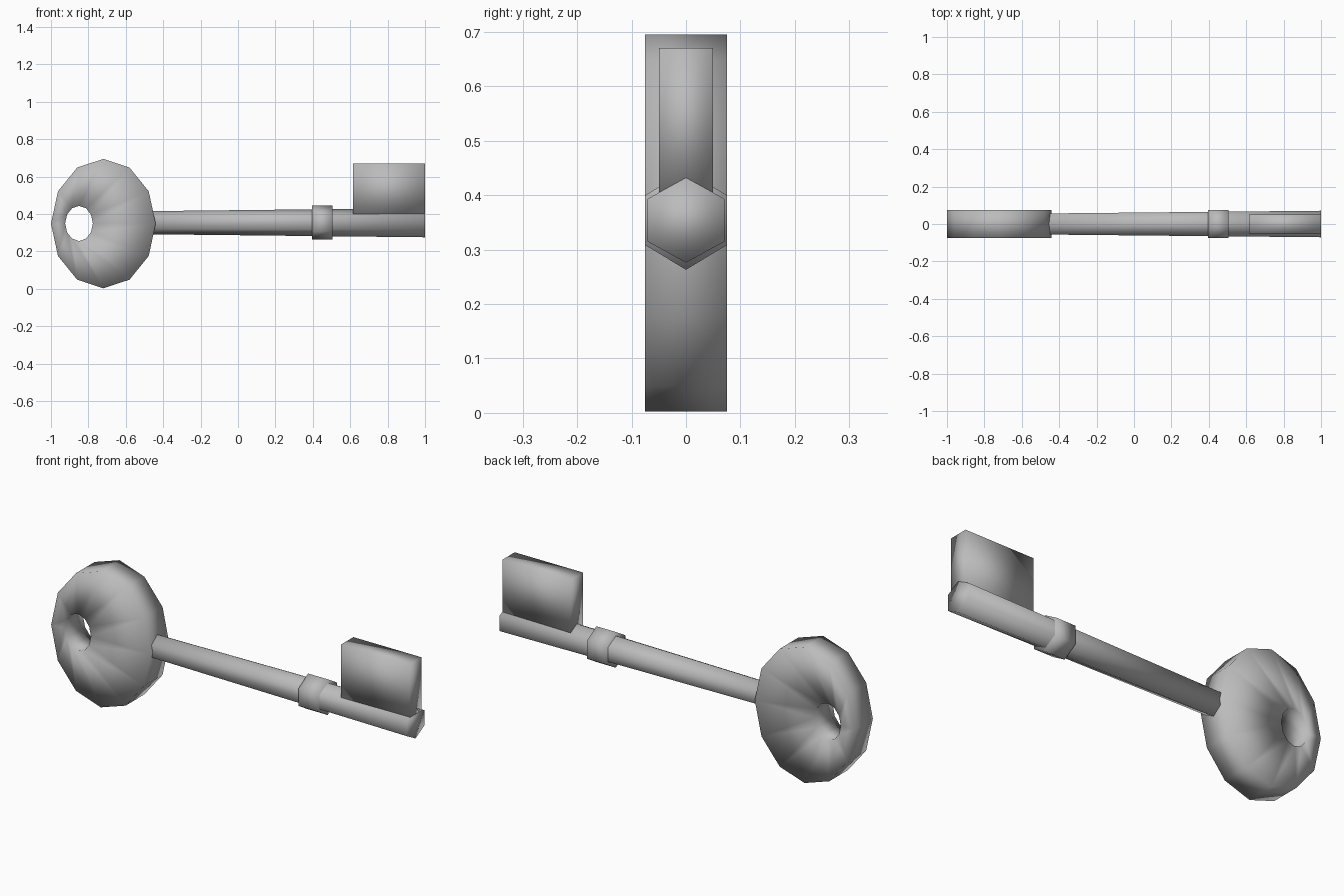
import bpy, bmesh, math

if "Cube" in bpy.data.objects:
    bpy.data.objects.remove(bpy.data.objects["Cube"])

metal = bpy.data.materials.new("grey metal")
metal.diffuse_color = (0.5, 0.5, 0.5, 1)
metal.use_nodes = True
metal.node_tree.nodes["Principled BSDF"].inputs["Base Color"].default_value = metal.diffuse_color


def finish(name, bm):
    bmesh.ops.recalc_face_normals(bm, faces=bm.faces)
    mesh = bpy.data.meshes.new(name)
    bm.to_mesh(mesh)
    bm.free()
    mesh.materials.append(metal)
    for p in mesh.polygons:
        p.use_smooth = True
    ob = bpy.data.objects.new(name, mesh)
    bpy.context.collection.objects.link(ob)
    return ob


def bridge(bm, a, b):
    n = len(a)
    for i in range(n):
        j = (i + 1) % n
        bm.faces.new((a[i], a[j], b[j], b[i]))


def hex_bar(name, x0, r0, x1, r1, zc=0.354, wide=1.04):
    """Hexagonal bar along x, with a corner pointing up."""
    bm = bmesh.new()
    rings = []
    for x, r in ((x0, r0), (x1, r1)):
        rings.append([bm.verts.new((x, wide * r * math.sin(i * math.pi / 3),
                                    zc + r * math.cos(i * math.pi / 3))) for i in range(6)])
        bm.faces.new(rings[-1])
    bridge(bm, *rings)
    return finish(name, bm)


# Bow: twelve-sided oval plate with an off-centre oval hole
def oval(bm, cx, cz, rx, rz, y, n=12):
    return [bm.verts.new((cx + rx * math.cos(2 * math.pi * i / n), y,
                          cz + rz * math.sin(2 * math.pi * i / n))) for i in range(n)]


bm = bmesh.new()
loops = [oval(bm, -0.72, 0.349, 0.28, 0.346, -0.075),
         oval(bm, -0.72, 0.349, 0.28, 0.346, 0.075),
         oval(bm, -0.85, 0.35, 0.074, 0.094, 0.075),
         oval(bm, -0.85, 0.35, 0.074, 0.094, -0.075)]
for k in range(4):
    bridge(bm, loops[k], loops[(k + 1) % 4])
finish("bow", bm)

# Shaft, slightly thicker towards the tip, and its collar
hex_bar("shaft", -0.46, 0.062, 1.0, 0.078, wide=1.05)
hex_bar("collar", 0.395, 0.091, 0.505, 0.091, wide=0.96)

# Bit: plain block standing on the tip
bm = bmesh.new()
bmesh.ops.create_cube(bm, size=1)
for v in bm.verts:
    v.co = (0.8075 + v.co.x * 0.385, v.co.y * 0.1, 0.535 + v.co.z * 0.27)
finish("bit", bm)
